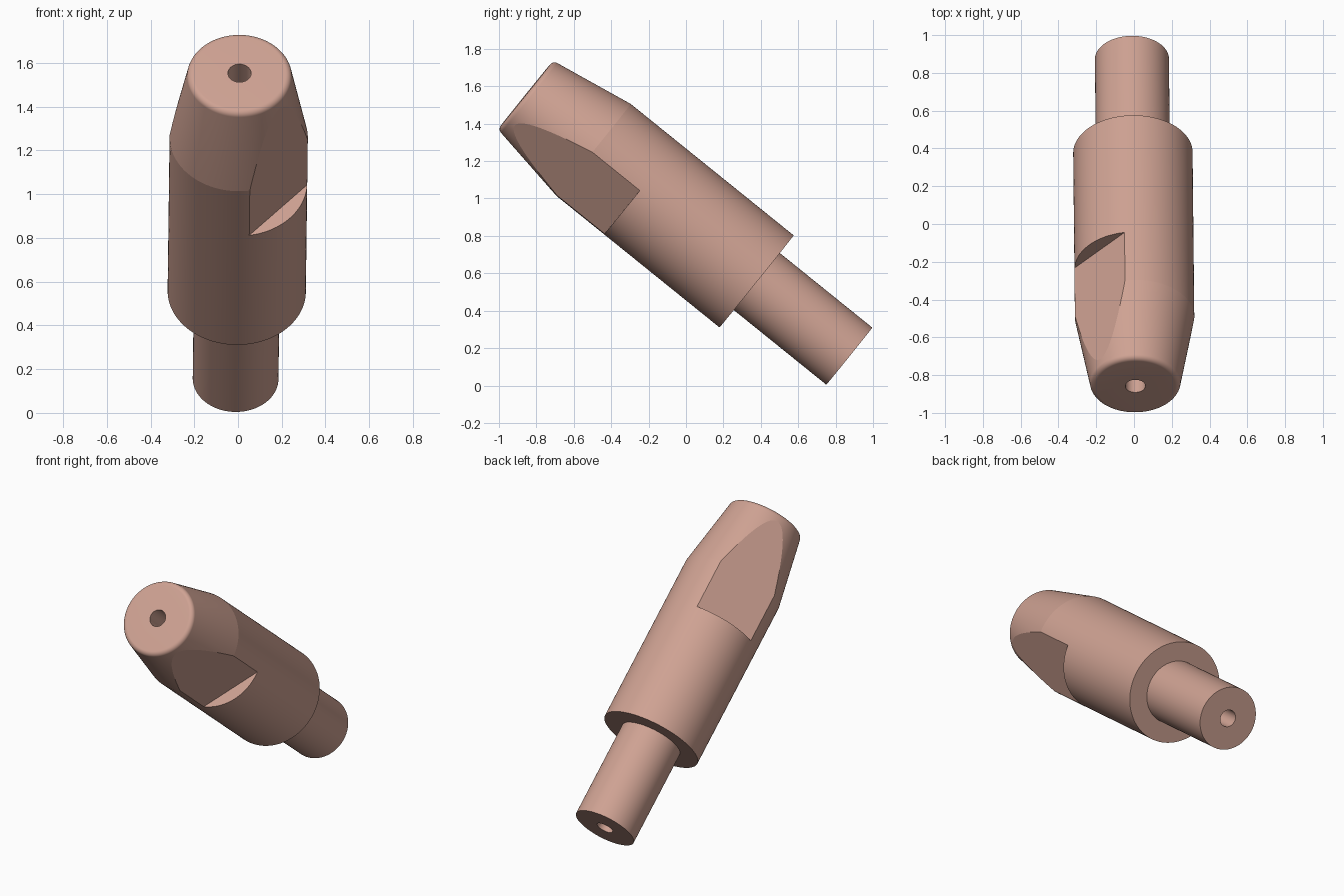
import bpy, bmesh
from math import sin, cos, radians, pi
from mathutils import Matrix, Vector

if "Cube" in bpy.data.objects:
    bpy.data.objects.remove(bpy.data.objects["Cube"])

# Local frame: origin at the shank end, z along the part axis towards the tip
start = Vector((-0.011, 0.873, 0.157))
axis = (Vector((0.007, -0.858, 1.553)) - start).normalized()
side = axis.cross(Vector((1, 0, 0))).normalized()
across = side.cross(axis)
frame = Matrix.Translation(start) @ Matrix((across, side, axis)).transposed().to_4x4()

LENGTH, HOLE, FILLET = 2.224, 0.053, 0.03


def make_object(name, bm):
    bmesh.ops.recalc_face_normals(bm, faces=bm.faces)
    bm.transform(frame)
    mesh = bpy.data.meshes.new(name)
    bm.to_mesh(mesh)
    bm.free()
    obj = bpy.data.objects.new(name, mesh)
    bpy.context.collection.objects.link(obj)
    return obj


# Turned body: shank, shoulder, barrel, tapered nose with rounded rim, through bore
profile = [(HOLE, 0), (0.196, 0), (0.196, 0.637), (0.316, 0.637), (0.316, 1.756)]
for i in range(13):
    a = radians(9.8 + 80.2 * i / 12)
    profile.append((0.21 + FILLET * cos(a), LENGTH - FILLET + FILLET * sin(a)))
profile.append((HOLE, LENGTH))

bm = bmesh.new()
verts = [bm.verts.new((r, 0, s)) for r, s in profile]
edges = [bm.edges.new((v, verts[(i + 1) % len(verts)])) for i, v in enumerate(verts)]
bmesh.ops.spin(bm, geom=verts + edges, cent=(0, 0, 0), axis=(0, 0, 1),
               angle=2 * pi, steps=128, use_merge=False)
bmesh.ops.remove_doubles(bm, verts=bm.verts, dist=1e-5)
body = make_object("contact_tip", bm)

# Two opposite wrench flats on the nose
for angle in (-41.6, 138.4):
    bm = bmesh.new()
    bmesh.ops.create_cube(bm, size=1, matrix=Matrix.Rotation(radians(angle), 4, 'Z')
                          @ Matrix.Translation((0.245 + 0.2, 0, 1.43 + 0.5))
                          @ Matrix.Diagonal((0.4, 1, 1, 1)))
    cutter = make_object("flat_cutter", bm)
    cutter.hide_render = True
    mod = body.modifiers.new("flat", 'BOOLEAN')
    mod.operation, mod.solver, mod.object = 'DIFFERENCE', 'EXACT', cutter
    bpy.context.view_layer.objects.active = body
    bpy.ops.object.modifier_apply(modifier=mod.name)
    bpy.data.objects.remove(cutter)

# Copper colour and smooth shading with crisp edges
copper = bpy.data.materials.new("copper")
copper.diffuse_color = (0.62, 0.36, 0.29, 1)
copper.use_nodes = True
copper.node_tree.nodes["Principled BSDF"].inputs["Base Color"].default_value = copper.diffuse_color
body.data.materials.clear()
body.data.materials.append(copper)
bpy.ops.object.select_all(action='DESELECT')
body.select_set(True)
bpy.context.view_layer.objects.active = body
bpy.ops.object.shade_smooth_by_angle(angle=radians(9))
